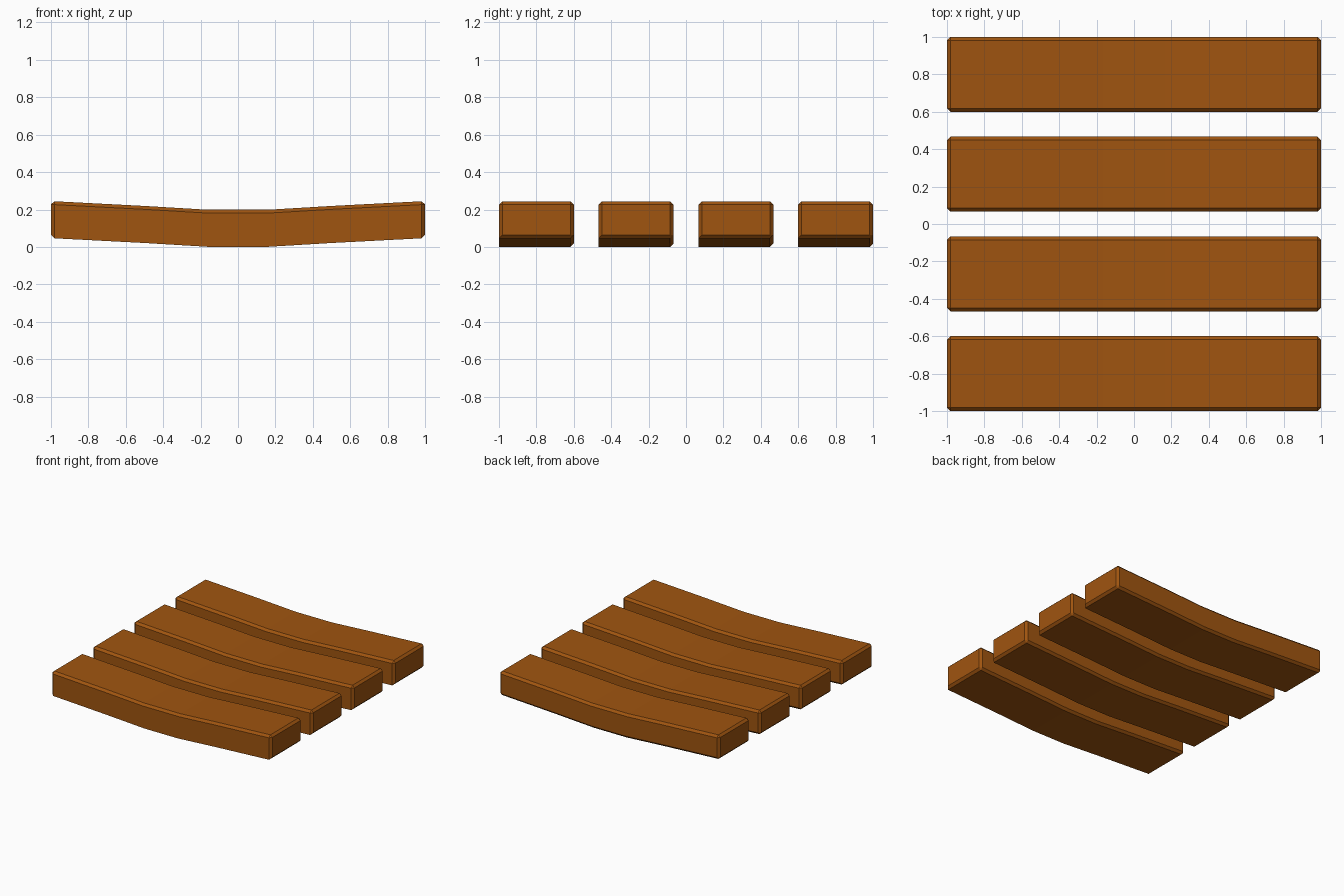
import bpy, bmesh

if "Cube" in bpy.data.objects:
    bpy.data.objects.remove(bpy.data.objects["Cube"])

wood = bpy.data.materials.new("warm brown wood")
wood.diffuse_color = (0.35, 0.09, 0.005, 1)
wood.use_nodes = True
wood.node_tree.nodes["Principled BSDF"].inputs["Base Color"].default_value = wood.diffuse_color

WIDTH, BEVEL = 0.4, 0.018
# half of the sagging side profile: (x, z) along the underside and the top
UNDER = [(0.15, 0.003), (0.5, 0.024), (1.0, 0.050)]
TOP = [(0.165, 0.202), (0.5, 0.222), (1.0, 0.248)]


def mirrored(points):
    return [(-x, z) for x, z in reversed(points)] + points


def plank(name, y):
    bm = bmesh.new()
    # cross-sections along the length, bridged into a solid
    rings = []
    for (xb, zb), (xt, zt) in zip(mirrored(UNDER), mirrored(TOP)):
        h = WIDTH / 2
        rings.append([bm.verts.new(c) for c in
                      ((xb, -h, zb), (xb, h, zb), (xt, h, zt), (xt, -h, zt))])
    for a, b in zip(rings, rings[1:]):
        for i in range(4):
            j = (i + 1) % 4
            bm.faces.new((a[i], a[j], b[j], b[i]))
    bm.faces.new(rings[0])
    bm.faces.new(rings[-1])
    bmesh.ops.recalc_face_normals(bm, faces=bm.faces)

    # chamfer every hard edge except the lower front one
    lower_front = {v for r in rings for v in r[:1]}
    hard = [e for e in bm.edges if e.calc_face_angle() > 0.8
            and not all(v in lower_front for v in e.verts)]
    bmesh.ops.bevel(bm, geom=hard, offset=BEVEL, segments=1,
                    affect='EDGES', clamp_overlap=True)
    # rest the underside on the ground
    low = min(v.co.z for v in bm.verts)
    for v in bm.verts:
        v.co.z -= low
    mesh = bpy.data.meshes.new(name)
    bm.to_mesh(mesh)
    bm.free()
    mesh.materials.append(wood)
    obj = bpy.data.objects.new(name, mesh)
    obj.location.y = y
    bpy.context.collection.objects.link(obj)


# four evenly spaced planks
for n in range(4):
    plank(f"plank_{n + 1}", -0.8 + n * 1.6 / 3)
